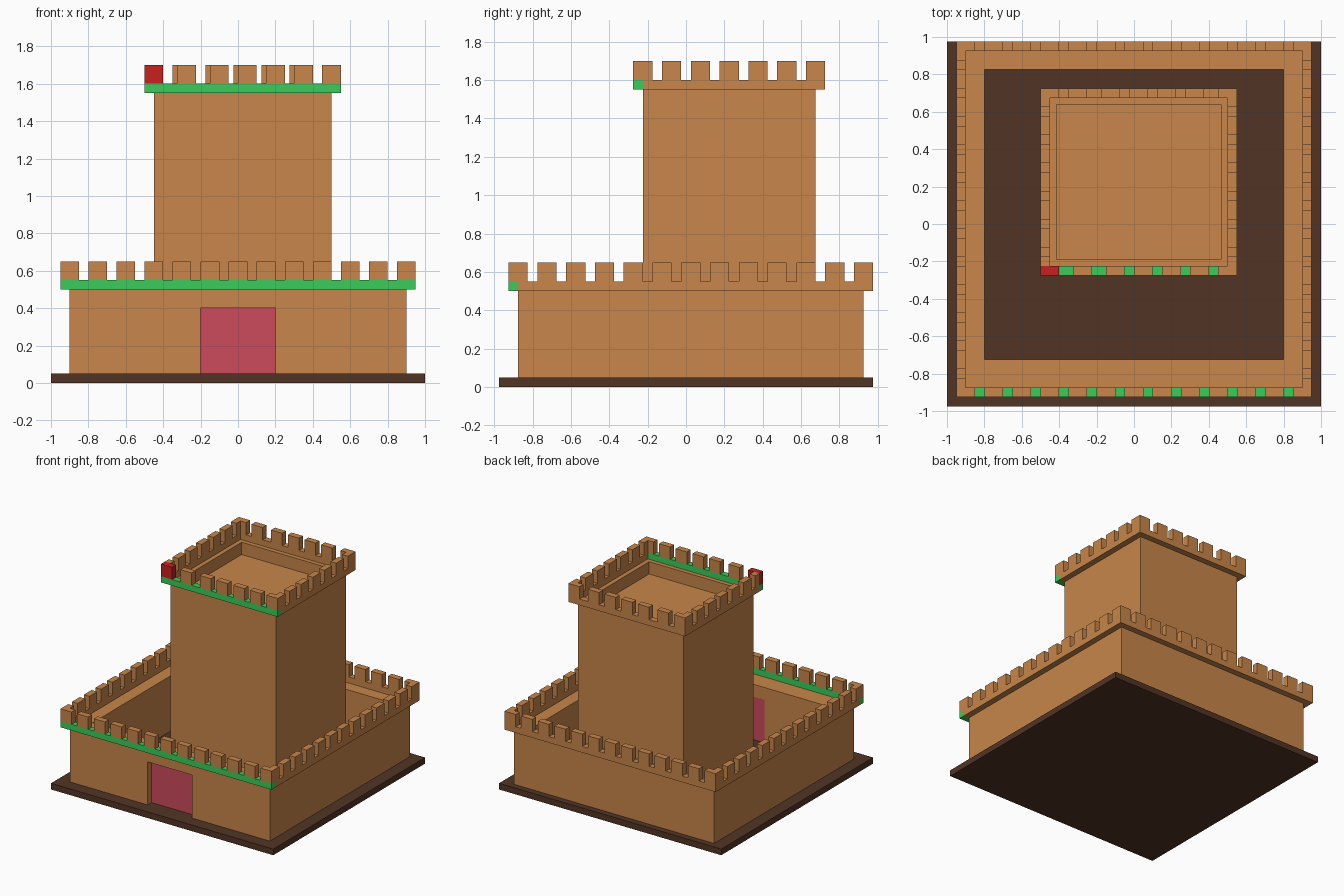
import bpy, bmesh
from mathutils import Vector

if "Cube" in bpy.data.objects:
    bpy.data.objects.remove(bpy.data.objects["Cube"])


def material(name, rgb):
    m = bpy.data.materials.new(name)
    m.diffuse_color = (*rgb, 1)
    m.use_nodes = True
    m.node_tree.nodes["Principled BSDF"].inputs["Base Color"].default_value = m.diffuse_color
    return m


TAN = material("sandstone", (0.578, 0.238, 0.069))
BROWN = material("dark_earth", (0.084, 0.034, 0.0185))
GREEN = material("green_trim", (0.045, 0.597, 0.102))
RED = material("red_block", (0.578, 0.0144, 0.0144))
PINK = material("pink_door", (0.597, 0.07, 0.107))


def add_box(bm, x0, x1, y0, y1, z0, z1):
    verts = bmesh.ops.create_cube(bm, size=1)["verts"]
    for v in verts:
        v.co = Vector(((x0 + x1) / 2 + v.co.x * (x1 - x0),
                       (y0 + y1) / 2 + v.co.y * (y1 - y0),
                       (z0 + z1) / 2 + v.co.z * (z1 - z0)))


def finish(bm, name, mat):
    me = bpy.data.meshes.new(name)
    bmesh.ops.recalc_face_normals(bm, faces=bm.faces)
    bm.to_mesh(me)
    bm.free()
    me.materials.append(mat)
    ob = bpy.data.objects.new(name, me)
    bpy.context.collection.objects.link(ob)
    return ob


def boxes(name, mat, *dims):
    bm = bmesh.new()
    for d in dims:
        add_box(bm, *d)
    return finish(bm, name, mat)


T, W = 0.05, 0.10  # parapet thickness, merlon width


def battlement(name, x0, x1, y0, y1, z, front, back, sides, red_corner=False):
    """Overhanging parapet ring with merlons; the lists hold merlon starts."""
    boxes(name + "_parapet_front", GREEN, (x0, x1, y0, y0 + T, z, z + T))
    boxes(name + "_parapet", TAN,
          (x0, x1, y1 - T, y1, z, z + T),
          (x0, x0 + T, y0 + T, y1 - T, z, z + T),
          (x1 - T, x1, y0 + T, y1 - T, z, z + T))
    lo, hi = z + T, z + T + 0.1
    if red_corner:
        boxes(name + "_red_merlon", RED, (x0, x0 + W, y0, y0 + T, lo, hi))
        front = front[1:]
    boxes(name + "_merlons_front", TAN, *[(x, x + W, y0, y0 + T, lo, hi) for x in front])
    boxes(name + "_merlons_back", TAN, *[(x, x + W, y1 - T, y1, lo, hi) for x in back])
    # side merlons stop at the front and back rows so the corners do not overlap
    spans = [(max(y, y0 + T), min(y + W, y1 - T)) for y in sides]
    for label, xa in (("left", x0), ("right", x1 - T)):
        boxes(f"{name}_merlons_{label}", TAN, *[(xa, xa + T, a, b, lo, hi) for a, b in spans])


# ground slab
boxes("base_slab", BROWN, (-1, 1, -0.975, 0.975, 0, 0.05))

# courtyard walls, with a doorway in the thicker front wall
boxes("outer_wall", TAN,
      (-0.9, -0.8, -0.725, 0.825, 0.05, 0.5),
      (0.8, 0.9, -0.725, 0.825, 0.05, 0.5),
      (-0.9, 0.9, 0.825, 0.925, 0.05, 0.5),
      (-0.9, -0.2, -0.875, -0.725, 0.05, 0.5),
      (0.2, 0.9, -0.875, -0.725, 0.05, 0.5),
      (-0.2, 0.2, -0.875, -0.725, 0.4, 0.5))
boxes("door", PINK, (-0.2, 0.2, -0.825, -0.725, 0.05, 0.4))

row = [-0.95 + 0.15 * i for i in range(13)]
battlement("wall", -0.95, 0.95, -0.925, 0.975, 0.5,
           row, row, [y + 0.025 for y in row])

# tower with a sunken roof
bm = bmesh.new()
add_box(bm, -0.45, 0.5, -0.225, 0.675, 0.05, 1.55)
bm.normal_update()
top = max(bm.faces, key=lambda f: f.calc_center_median().z)
bmesh.ops.inset_region(bm, faces=[top], thickness=0.05)
pit = bmesh.ops.extrude_discrete_faces(bm, faces=[top])["faces"][0]
bmesh.ops.translate(bm, verts=pit.verts, vec=(0, 0, -0.1))
finish(bm, "tower", TAN)

# tower merlons are unevenly spaced at front and back
battlement("tower", -0.5, 0.55, -0.275, 0.725, 1.55,
           [-0.5, -0.325, -0.15, 0, 0.15, 0.3, 0.45],
           [-0.5, -0.35, -0.175, -0.025, 0.125, 0.275, 0.45],
           [-0.275 + 0.15 * i for i in range(7)], red_corner=True)
